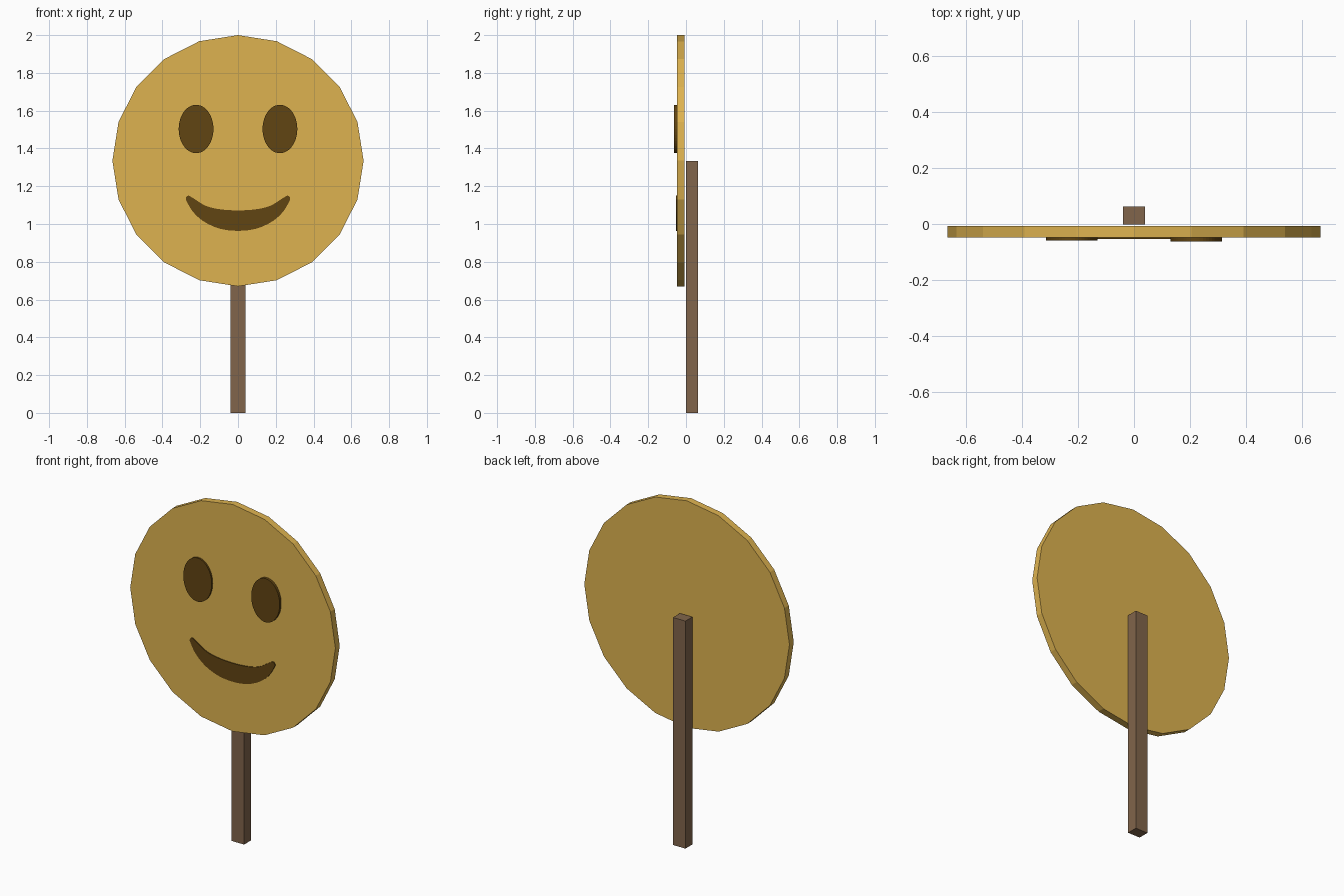
import bpy, bmesh, math
from mathutils import Vector

if "Cube" in bpy.data.objects:
    bpy.data.objects.remove(bpy.data.objects["Cube"])


def material(name, rgb):
    m = bpy.data.materials.new(name)
    m.diffuse_color = (*rgb, 1)
    m.use_nodes = True
    m.node_tree.nodes["Principled BSDF"].inputs["Base Color"].default_value = m.diffuse_color
    return m


YELLOW = material("yellow", (0.73, 0.45, 0.08))
DARK = material("dark_brown", (0.12, 0.058, 0.006))
WOOD = material("wood", (0.22, 0.13, 0.07))


def slab(name, outline, y_front, y_back, mat):
    """Extrude an (x, z) outline along y."""
    bm = bmesh.new()
    face = bm.faces.new([bm.verts.new((x, y_front, z)) for x, z in outline])
    ext = bmesh.ops.extrude_face_region(bm, geom=[face], use_keep_orig=True)
    verts = [g for g in ext["geom"] if isinstance(g, bmesh.types.BMVert)]
    bmesh.ops.translate(bm, verts=verts, vec=(0, y_back - y_front, 0))
    bmesh.ops.recalc_face_normals(bm, faces=bm.faces)
    mesh = bpy.data.meshes.new(name)
    bm.to_mesh(mesh)
    bm.free()
    mesh.materials.append(mat)
    ob = bpy.data.objects.new(name, mesh)
    bpy.context.collection.objects.link(ob)
    return ob


def ellipse(cx, cz, rx, rz, n):
    return [(cx + rx * math.cos(2 * math.pi * i / n),
             cz + rz * math.sin(2 * math.pi * i / n)) for i in range(n)]


def smooth_loop(points, steps=4):
    """Closed Catmull-Rom curve through the points."""
    p = [Vector(q) for q in points]
    n, out = len(p), []
    for i in range(n):
        a, b, c, d = p[i - 1], p[i], p[(i + 1) % n], p[(i + 2) % n]
        for s in range(steps):
            t = s / steps
            out.append(tuple(0.5 * (2 * b + (c - a) * t
                                    + (2 * a - 5 * b + 4 * c - d) * t ** 2
                                    + (3 * b - a - 3 * c + d) * t ** 3)))
    return out


# Post behind the sign
slab("post", [(-0.04, 0), (0.04, 0), (0.04, 1.333), (-0.04, 1.333)],
     -0.001, 0.063, WOOD)

# Twenty-sided face board
slab("face_board", ellipse(0, 1.335, 0.665, 0.665, 20), -0.048, -0.008, YELLOW)

# Raised oval eyes, the right one slightly thicker
for side, x, front in (("left", -0.222, -0.058), ("right", 0.222, -0.063)):
    slab(side + "_eye", ellipse(x, 1.503, 0.092, 0.128, 48), front, -0.045, DARK)

# Crescent smile: half outline from lower middle round the tip, then mirrored
half = [(0.06, 0.968), (0.12, 0.983), (0.185, 1.016), (0.238, 1.064),
        (0.27, 1.117), (0.276, 1.137), (0.262, 1.15), (0.236, 1.136),
        (0.17, 1.096), (0.095, 1.078)]
mirrored = [(-x, z) for x, z in reversed(half)]
outline = [(0, 0.964)] + half + [(0, 1.072)] + mirrored
slab("smile", smooth_loop(outline), -0.053, -0.045, DARK)
